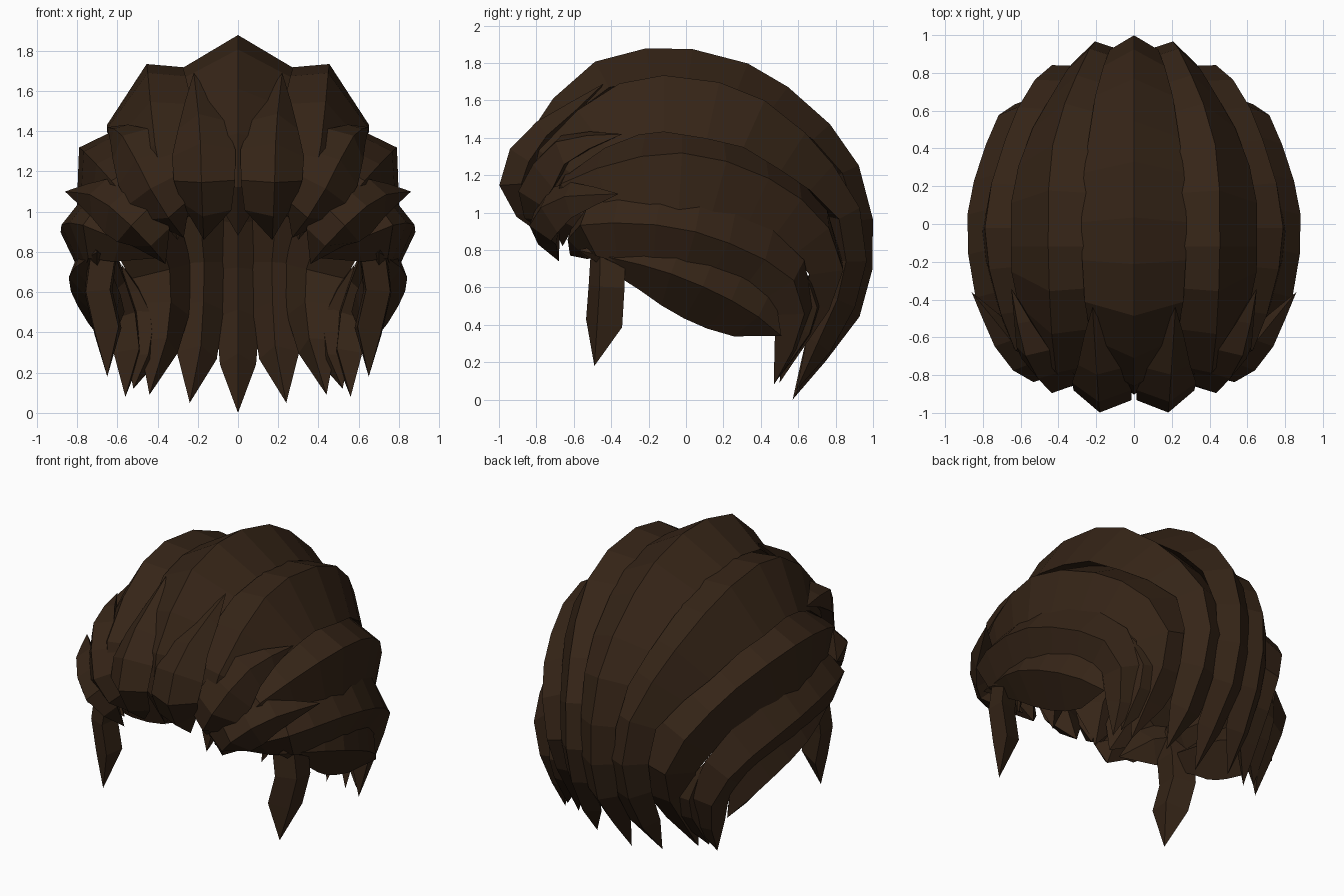
import bpy, bmesh
from mathutils import Vector
from mathutils.geometry import interpolate_bezier

if "Cube" in bpy.data.objects:
    bpy.data.objects.remove(bpy.data.objects["Cube"])

hair = bpy.data.materials.new("dark_brown_hair")
hair.diffuse_color = (0.036, 0.018, 0.0085, 1)
hair.use_nodes = True
hair.node_tree.nodes["Principled BSDF"].inputs["Base Color"].default_value = hair.diffuse_color
CENTRE = Vector((0, 0.05, 0.8))

# Width profiles from root to tip (the end points themselves are always sharp)
LONG = (.4, .7, .97, 1, .8, .47, .4, .25)
BROAD = (.5, .7, .95, 1, .92, .75, .55, .25)
LEAF = (0, .6, 1, .95, .5)
BLADE = (.7, 1, 1, 1, .1)


def smooth_path(knots, count):
    """Smooth curve through the knots, cut into equal steps."""
    k = [2 * knots[0] - knots[1], *knots, 2 * knots[-1] - knots[-2]]
    dense = []
    for a, b, c, d in zip(k, k[1:], k[2:], k[3:]):
        dense += interpolate_bezier(b, b + (c - a) / 6, c - (d - b) / 6, c, 24)
    dist = [0]
    for a, b in zip(dense, dense[1:]):
        dist.append(dist[-1] + (b - a).length)
    out = []
    for i in range(count + 1):
        goal = dist[-1] * i / count
        out.append(dense[min(range(len(dense)), key=lambda j: abs(dist[j] - goal))])
    return out


def taper(profile, u):
    f = u * (len(profile) - 1)
    i = min(int(f), len(profile) - 2)
    return profile[i] + (profile[i + 1] - profile[i]) * (f - i)


def make_lock(name, knots, width, profile, count, side):
    """Pointed lock with a diamond section; the knots follow its outer crest."""
    pts = smooth_path([Vector((side * x, y, z)) for x, y, z in knots], count)
    bm = bmesh.new()
    rings = [[bm.verts.new(pts[0])]]
    for i in range(1, count):
        p = pts[i]
        w = width * taper(profile, i / count)
        t = (pts[i + 1] - pts[i - 1]).normalized()
        n = p - CENTRE
        n = (n - t * n.dot(t)).normalized()
        s = t.cross(n) * w
        h = n * w * 0.6
        rings.append([bm.verts.new(q) for q in (
            p, p + s - h, p - h - n * min(0.09, w), p - s - h)])
    rings.append([bm.verts.new(pts[-1])])
    for a, b in zip(rings, rings[1:]):
        for k in range(4):
            quad = [a[k % len(a)], b[k % len(b)], b[(k + 1) % 4 % len(b)], a[(k + 1) % 4 % len(a)]]
            bm.faces.new(list(dict.fromkeys(quad)))
    bmesh.ops.recalc_face_normals(bm, faces=bm.faces)
    me = bpy.data.meshes.new(name)
    bm.to_mesh(me)
    bm.free()
    me.materials.append(hair)
    bpy.context.collection.objects.link(bpy.data.objects.new(name, me))


def pair(name, width, profile, count, *knots):
    for side, label in ((1, "right"), (-1, "left")):
        make_lock(f"{name}_{label}", knots, width, profile, count, side)


# Central lock, forehead over crown to nape
make_lock("centre_lock", [(0, -.76, .88), (0, -.91, 1.27), (0, -.46, 1.82), (0, .3, 1.81),
                          (0, .91, 1.28), (0, .97, .55), (0, .57, 0)], .28, LONG, 15, 1)

# Long side locks sweeping from the fringe to the nape
pair("upper_lock", .315, LONG, 14, (.3, -.72, .86), (.4, -.84, 1.25), (.45, -.3, 1.71),
     (.43, .42, 1.6), (.23, .94, 1), (.21, .88, .43), (.24, .59, .05))
pair("middle_lock", .265, BROAD, 13, (.36, -.66, .82), (.6, -.72, 1.12), (.79, -.05, 1.32),
     (.63, .58, 1.1), (.43, .84, .67), (.44, .5, .09))
pair("lower_lock", .21, BROAD, 11, (.4, -.62, .77), (.76, -.58, .93), (.885, 0, .91),
     (.74, .53, .68), (.62, .63, .42), (.56, .47, .08))
pair("under_lock", .23, LEAF, 7, (.7, -.58, .8), (.84, -.1, .68), (.78, .3, .5), (.66, .51, .34))

# Leaf-shaped fringe locks
pair("front_fringe", .16, LEAF, 6, (.22, -.44, 1.69), (.19, -.89, 1.41), (.18, -.99, 1.08), (.17, -.74, .86))
pair("temple_fringe", .16, LEAF, 6, (.65, -.34, 1.42), (.57, -.71, 1.37), (.4, -.91, 1.05), (.27, -.72, .87))
pair("cheek_fringe", .14, LEAF, 6, (.86, -.36, 1.1), (.7, -.71, 1.07), (.5, -.84, .9), (.36, -.68, .74))

# Hanging lock in front of the ear, thin strand at the nape
pair("sideburn", .115, BLADE, 4, (.64, -.46, 1), (.76, -.46, .66), (.65, -.49, .18))
pair("nape_strand", .09, LEAF, 5, (.58, .6, .74), (.51, .7, .45), (.52, .5, .12))
